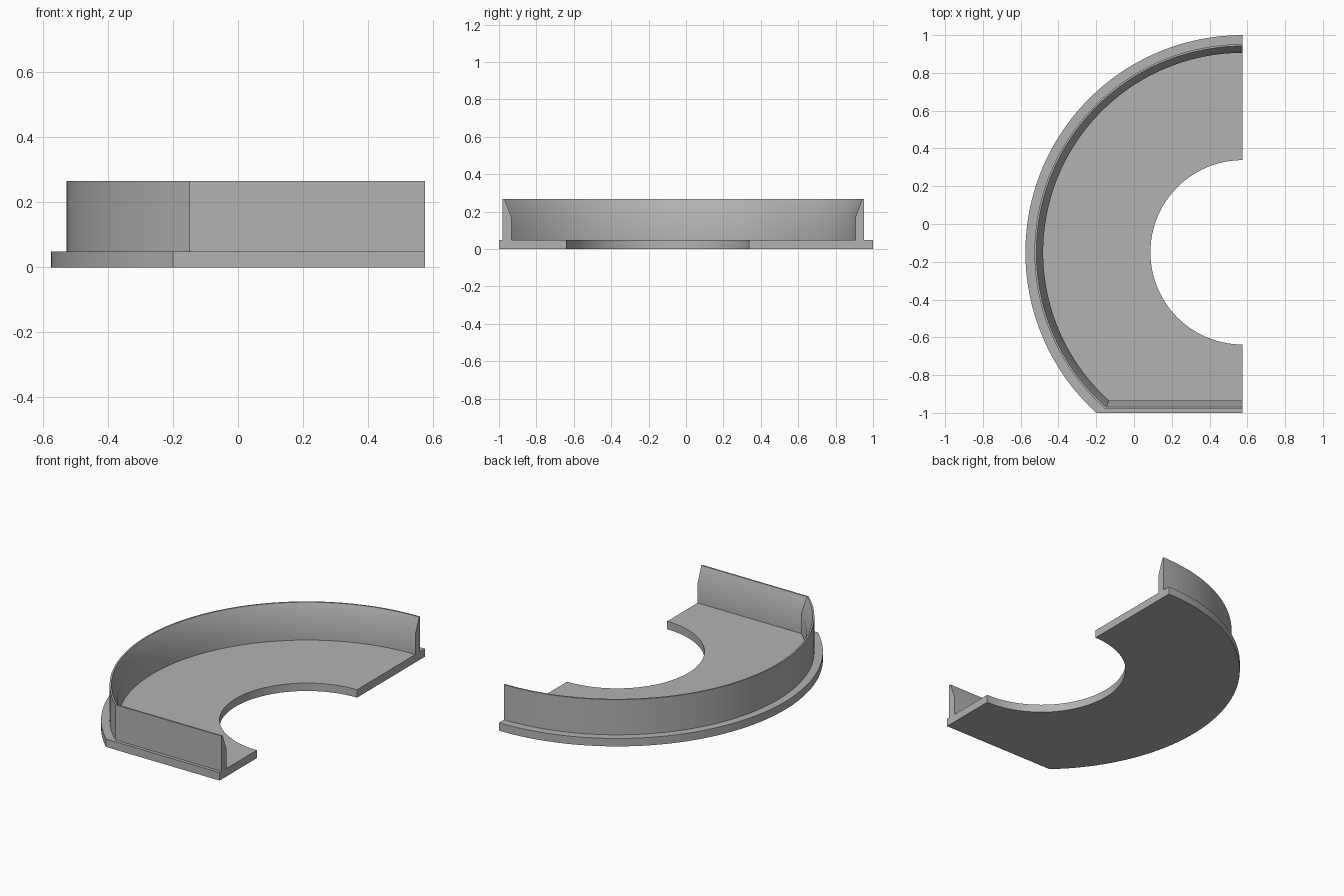
import bpy, bmesh, math

cube = bpy.data.objects.get("Cube")
if cube:
    bpy.data.objects.remove(cube, do_unlink=True)

CX, CY = 0.575, -0.15      # shared centre of all arcs, on the straight cut
PLATE_R, HOLE_R, PLATE_Z = 1.15, 0.488, 0.049
TOP_Z, BEND_Z = 0.266, 0.171
STEPS = 72

grey = bpy.data.materials.new("plain grey")
grey.use_nodes = True
colour = (0.45, 0.45, 0.45, 1)
grey.diffuse_color = colour
grey.node_tree.nodes["Principled BSDF"].inputs["Base Color"].default_value = colour


def arc(radius, end):
    """Points from the back (+y) round the -x side to the end angle."""
    start = math.pi / 2
    angles = [start + (end - start) * i / STEPS for i in range(STEPS + 1)]
    return [(CX + radius * math.cos(a), CY + radius * math.sin(a)) for a in angles]


def rim_path(radius, front):
    """Arc that stops at the straight front edge, then follows it to the cut."""
    end = math.pi + math.asin((CY - front) / radius)
    return arc(radius, end) + [(CX, front)]


def finish(name, bm):
    bmesh.ops.recalc_face_normals(bm, faces=bm.faces)
    mesh = bpy.data.meshes.new(name)
    bm.to_mesh(mesh)
    bm.free()
    mesh.materials.append(grey)
    obj = bpy.data.objects.new(name, mesh)
    bpy.context.collection.objects.link(obj)
    bpy.ops.object.select_all(action="DESELECT")
    obj.select_set(True)
    bpy.context.view_layer.objects.active = obj
    bpy.ops.object.shade_smooth_by_angle(angle=math.radians(30))


# Base plate: half ring with a flat front edge
bm = bmesh.new()
outline = rim_path(PLATE_R, -1.0) + arc(HOLE_R, 1.5 * math.pi)[::-1]
face = bm.faces.new([bm.verts.new((x, y, 0)) for x, y in outline])
raised = bmesh.ops.extrude_face_region(bm, geom=[face])["geom"]
top = [v for v in raised if isinstance(v, bmesh.types.BMVert)]
bmesh.ops.translate(bm, verts=top, vec=(0, 0, PLATE_Z))
finish("base_plate", bm)

# Rim wall: one section (inset, height) swept along the arc and front edge
section = [(0, PLATE_Z), (0, TOP_Z), (0.01, TOP_Z), (0.046, BEND_Z), (0.046, PLATE_Z)]
bm = bmesh.new()
rows = [[bm.verts.new((x, y, z)) for x, y in rim_path(1.102 - d, -0.98 + d)]
        for d, z in section]
for a, b in zip(rows, rows[1:] + rows[:1]):
    for i in range(len(a) - 1):
        bm.faces.new((a[i], a[i + 1], b[i + 1], b[i]))
for end in (0, -1):
    bm.faces.new([row[end] for row in rows])
finish("rim_wall", bm)
